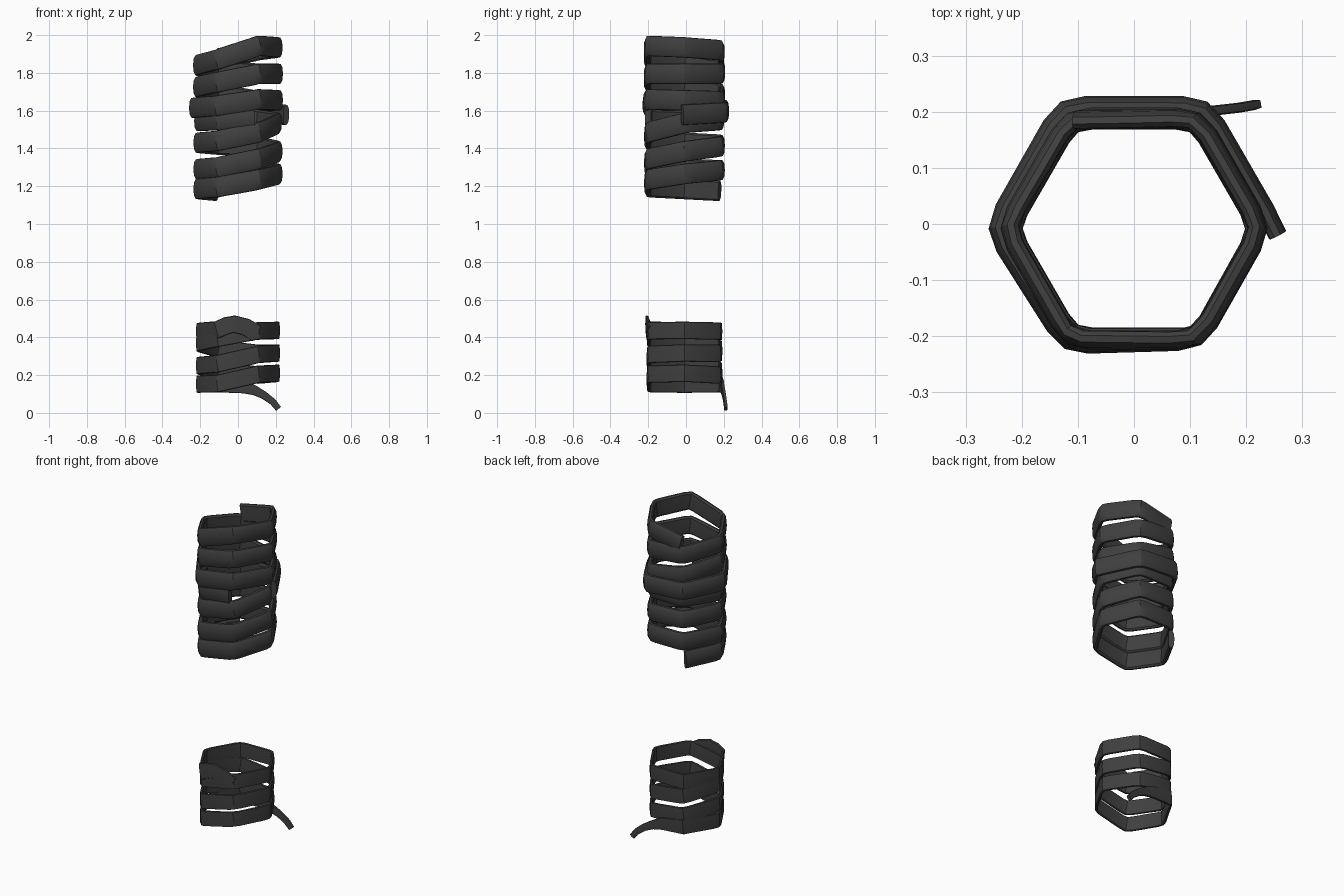
import bpy, math
from mathutils import Vector

if "Cube" in bpy.data.objects:
    bpy.data.objects.remove(bpy.data.objects["Cube"])

mat = bpy.data.materials.new("dark_grey_wrap")
mat.diffuse_color = (0.05, 0.05, 0.05, 1)
mat.use_nodes = True
mat.node_tree.nodes["Principled BSDF"].inputs["Base Color"].default_value = mat.diffuse_color

YC = -0.008  # hexagon centre offset


def corner(k, r):
    a = math.radians(60 * k)
    return Vector((r * math.cos(a), r * math.sin(a) + YC, 0))


def hex_path(first, zs, radii, trim=(0.0, 0.0)):
    """Points along a hexagonal coil; zs/radii are given at each successive corner."""
    n = len(zs) - 1

    def at(t):
        i = min(max(int(math.floor(t)), 0), n - 1)
        f = t - i
        p = corner(first + i, radii[i]).lerp(corner(first + i + 1, radii[i + 1]), f)
        p.z = zs[i] + (zs[i + 1] - zs[i]) * f
        return p
    ts = [trim[0]]
    for i in range(n + 1):
        ts += [i + d for d in (-0.5, -0.16, 0, 0.16) if trim[0] + 0.05 < i + d < n - trim[1] - 0.05]
    ts.append(n - trim[1])
    out = []
    for t in ts:
        p = at(t)
        if abs(t - round(t)) < 0.01 and 0 < t < n:      # blunt the corners
            p.x *= 0.965
            p.y = (p.y - YC) * 0.965 + YC
        out.append(p)
    return out


def strap(name, pts, section, scales=None):
    """Sweep a (thickness, height) section along pts, keeping it upright."""
    verts, faces, m = [], [], len(section)
    for i, p in enumerate(pts):
        a, b = pts[max(i - 1, 0)], pts[min(i + 1, len(pts) - 1)]
        t = (b - a).normalized()
        n = Vector((t.y, -t.x, 0)).normalized()
        u = n.cross(t)
        sn, su = scales[i] if scales else (1, 1)
        verts += [p + n * s * sn + u * h * su for s, h in section]
    for i in range(len(pts) - 1):
        for j in range(m):
            k = (j + 1) % m
            faces.append((i * m + j, i * m + k, (i + 1) * m + k, (i + 1) * m + j))
    faces += [tuple(range(m))[::-1], tuple((len(pts) - 1) * m + j for j in range(m))]
    me = bpy.data.meshes.new(name)
    me.from_pydata(verts, [], faces)
    me.materials.append(mat)
    ob = bpy.data.objects.new(name, me)
    bpy.context.collection.objects.link(ob)
    bpy.context.view_layer.objects.active = ob
    ob.select_set(True)
    import bmesh
    bm = bmesh.new()
    bm.from_mesh(me)
    bmesh.ops.recalc_face_normals(bm, faces=bm.faces)
    bm.to_mesh(me)
    bm.free()
    bpy.ops.object.shade_smooth_by_angle(angle=math.radians(30))
    ob.select_set(False)


# padded section for the upper grip, thin section for the lower one
pad = [(-0.014, -0.045), (-0.006, -0.054), (0.006, -0.052), (0.015, -0.034), (0.018, 0),
       (0.015, 0.034), (0.006, 0.052), (-0.006, 0.054), (-0.014, 0.045), (-0.016, 0)]
thin = [(-0.007, -0.043), (0, -0.046), (0.007, -0.043), (0.009, 0),
        (0.007, 0.043), (0, 0.046), (-0.007, 0.043), (-0.009, 0)]

# upper grip, lower coil: starts at the back left corner
zs = [1.175, 1.185, 1.195, 1.235, 1.265, 1.285,
      1.285, 1.29, 1.30, 1.345, 1.385, 1.41,
      1.42, 1.43, 1.44, 1.485, 1.535, 1.55,
      1.55, 1.545, 1.55, 1.565]
rs = [0.226] * 16 + [0.222] * 6
strap("upper_grip_lower_wrap", hex_path(2, zs, rs, (0.05, 0.1)), pad)

# upper grip, upper coil: starts outside the lower coil at the right corner
zs = [1.578, 1.59, 1.605, 1.615, 1.625, 1.66,
      1.655, 1.65, 1.69, 1.725, 1.75, 1.795,
      1.795, 1.795, 1.815, 1.84, 1.87, 1.943,
      1.935, 1.92, 1.875]
rs = [0.252, 0.252, 0.252, 0.25, 0.238, 0.23] + [0.228] * 12 + [0.226, 0.226, 0.222]
path = hex_path(0, zs, rs, (0, 0.05))
path[0] += Vector((0.003, -0.012, 0))
strap("upper_grip_upper_wrap", path, pad)

# lower grip: narrow loose tail at the back right, then a thin coil
tail = [Vector(p) for p in [(0.214, 0.212, 0.022), (0.185, 0.207, 0.058),
                            (0.14, 0.202, 0.092), (0.09, 0.196, 0.118), (0.03, 0.192, 0.14)]]
zs = [0.155, 0.152, 0.155, 0.205, 0.21, 0.20,
      0.225, 0.25, 0.26, 0.31, 0.317, 0.315,
      0.34, 0.37, 0.395, 0.435, 0.437, 0.433,
      0.43, 0.43, 0.44]
coil = hex_path(2, zs, [0.221] * 21)
end = [Vector(p) for p in [(-0.06, -0.205, 0.462), (-0.02, -0.207, 0.470),
                           (0.04, -0.204, 0.455), (0.10, -0.196, 0.42)]]
pts = tail + coil + end
scales = [(1.0, 0.36), (1.0, 0.4), (1.0, 0.45), (1, 0.55), (1, 0.8)] + [(1, 1)] * (len(pts) - 5)
strap("lower_grip_wrap", pts, thin, scales)
